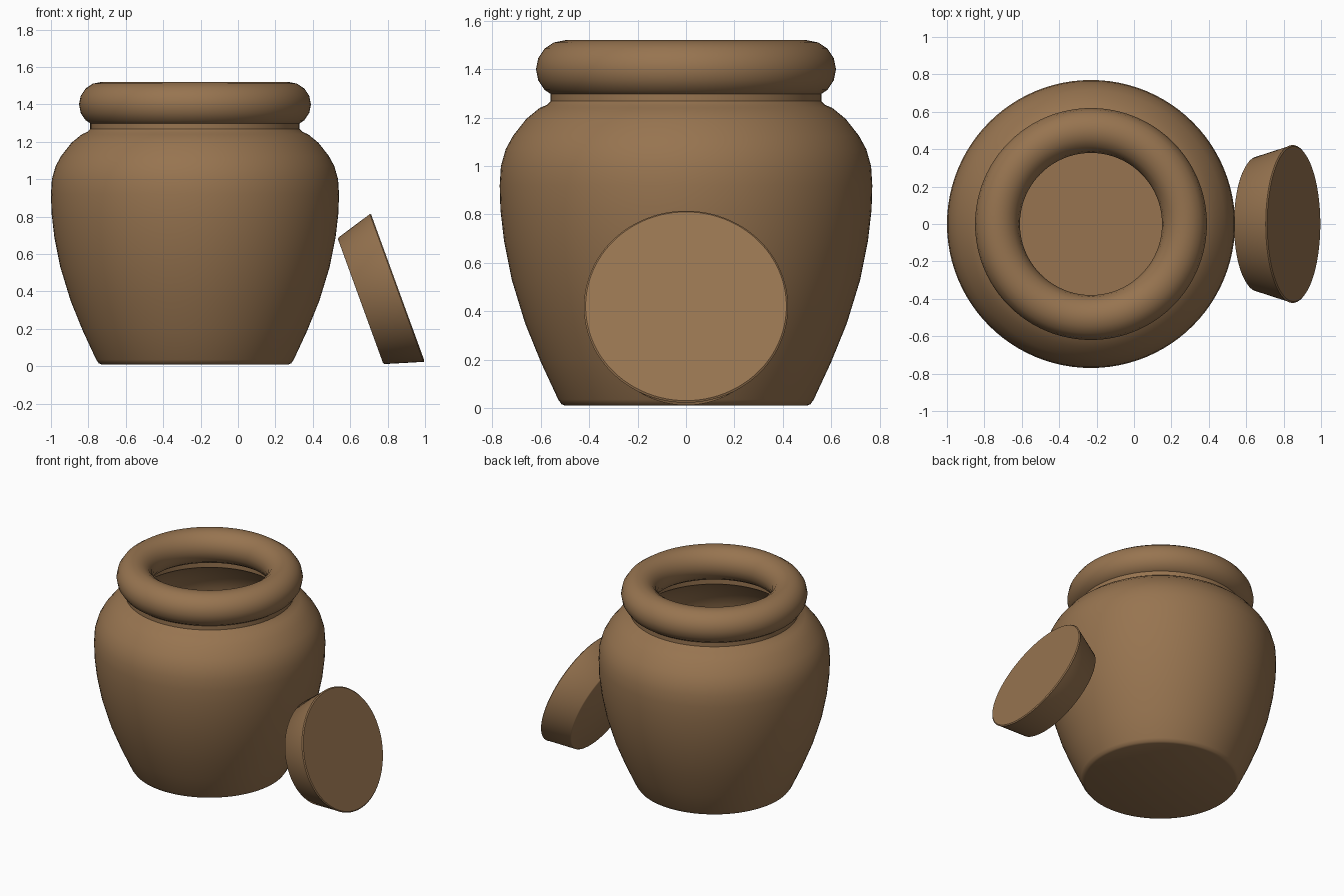
import bpy, bmesh, math
from mathutils import Matrix, Vector

if "Cube" in bpy.data.objects:
    bpy.data.objects.remove(bpy.data.objects["Cube"])

clay = bpy.data.materials.new("brown_clay")
clay.diffuse_color = (0.31, 0.175, 0.08, 1)
clay.use_nodes = True
clay.node_tree.nodes["Principled BSDF"].inputs["Base Color"].default_value = clay.diffuse_color


def lathe(name, profile, steps, closed=False, angle=35):
    """Spin a (radius, z) profile round the z axis."""
    bm = bmesh.new()
    vs = [bm.verts.new((r, 0, z)) for r, z in profile]
    es = [bm.edges.new(p) for p in zip(vs, vs[1:])]
    if closed:
        es.append(bm.edges.new((vs[-1], vs[0])))
    bmesh.ops.spin(bm, geom=vs + es, cent=(0, 0, 0), axis=(0, 0, 1),
                   angle=2 * math.pi, steps=steps)
    bmesh.ops.remove_doubles(bm, verts=bm.verts, dist=1e-4)
    bmesh.ops.recalc_face_normals(bm, faces=bm.faces)
    me = bpy.data.meshes.new(name)
    bm.to_mesh(me)
    bm.free()
    me.materials.append(clay)
    ob = bpy.data.objects.new(name, me)
    bpy.context.collection.objects.link(ob)
    bpy.ops.object.select_all(action='DESELECT')
    ob.select_set(True)
    bpy.context.view_layer.objects.active = ob
    bpy.ops.object.shade_smooth_by_angle(angle=math.radians(angle))
    return ob


POT_X = -0.23

# hollow body: outer wall, neck, inner wall, floor
outer = [(0, .01), (.5, .01), (.515, .016), (.528, .035), (.6, .19), (.665, .35),
         (.72, .53), (.752, .69), (.767, .82), (.77, .92), (.765, 1.0),
         (.745, 1.07), (.715, 1.125), (.66, 1.195), (.605, 1.24), (.575, 1.253),
         (.56, 1.268), (.56, 1.31)]
inner = [(.5, 1.30), (.5, 1.235), (.58, 1.18), (.65, 1.09), (.69, 1.0), (.70, .9),
         (.685, .75), (.65, .55), (.6, .37), (.53, .2), (.47, .08), (0, .08)]
body = lathe("pot_body", outer + inner, 96)
body.location.x = POT_X

# thick rolled rim
ring = [(.5 + .12 * math.cos(a), 1.4 + .12 * math.sin(a))
        for a in (2 * math.pi * i / 16 for i in range(16))]
rim = lathe("pot_rim", ring, 96, closed=True, angle=60)
rim.location.x = POT_X

# tapered lid leaning against the pot
lid = lathe("lid", [(0, 0), (.352, 0), (.36, .006), (.418, .198), (.422, .206),
                    (.415, .212), (0, .212)], 96, angle=40)
lid.matrix_world = (Matrix.Translation((.655, 0, .348))
                    @ Matrix.Rotation(math.radians(70), 4, 'Y'))
